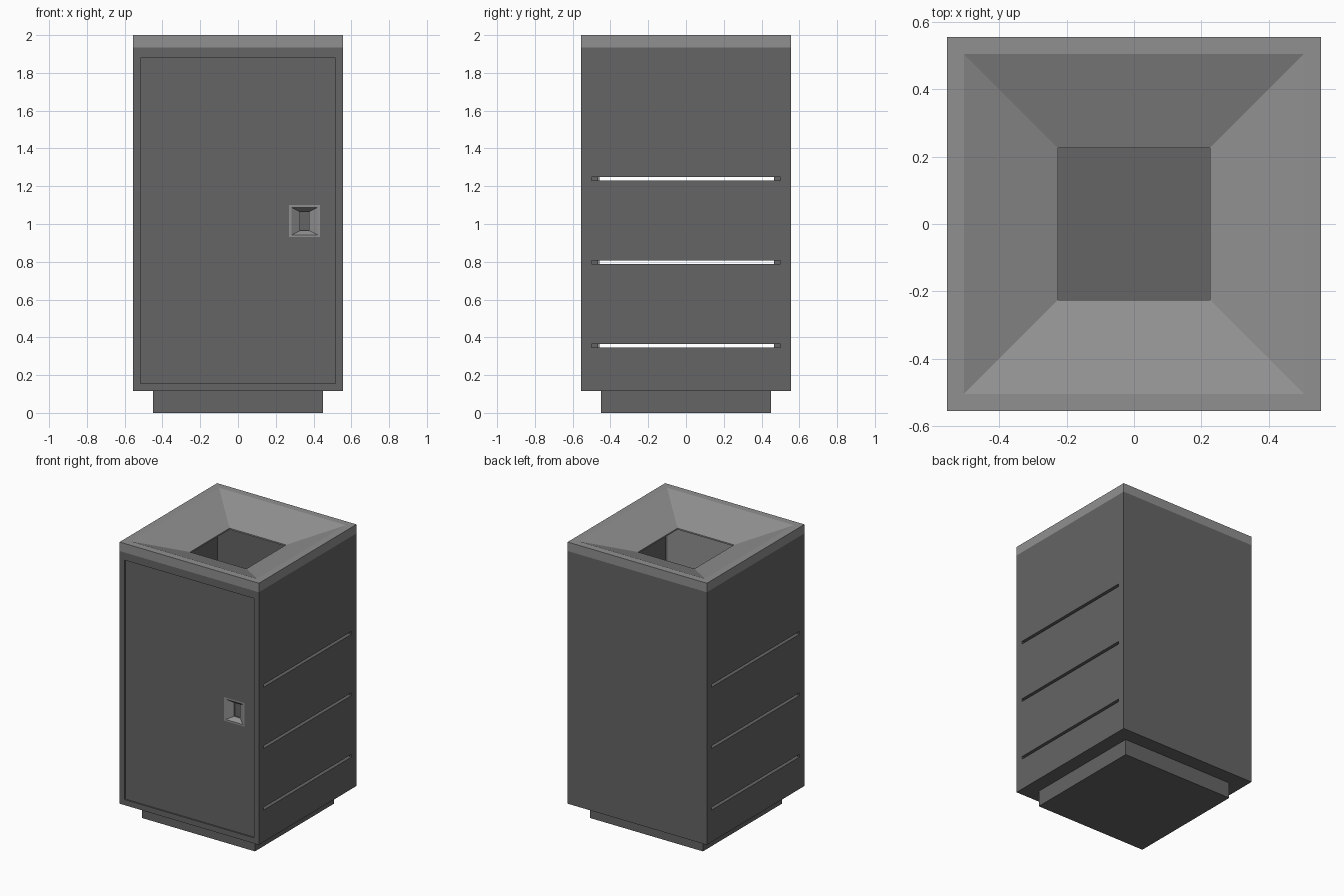
import bpy, bmesh, math
from mathutils import Vector

if "Cube" in bpy.data.objects:
    bpy.data.objects.remove(bpy.data.objects["Cube"])


def material(name, value):
    m = bpy.data.materials.new(name)
    m.use_nodes = True
    m.diffuse_color = (value, value, value, 1)
    m.node_tree.nodes["Principled BSDF"].inputs["Base Color"].default_value = m.diffuse_color
    return m


dark = material("dark grey metal", 0.13)
light = material("light grey metal", 0.28)


def finish(name, bm, mat):
    bmesh.ops.recalc_face_normals(bm, faces=bm.faces[:])
    mesh = bpy.data.meshes.new(name)
    bm.to_mesh(mesh)
    bm.free()
    mesh.materials.append(mat)
    ob = bpy.data.objects.new(name, mesh)
    bpy.context.collection.objects.link(ob)
    return ob


def box(name, low, high, mat=dark):
    low, high = Vector(low), Vector(high)
    bm = bmesh.new()
    bmesh.ops.create_cube(bm, size=1)
    for v in bm.verts:
        v.co = (low + high) / 2 + v.co * (high - low)
    return finish(name, bm, mat)


def frame(name, levels, mat):
    """Rectangular ring swept through a closed profile of (half x, half y, z)."""
    bm = bmesh.new()
    rings = [[bm.verts.new((sx * hx, sy * hy, z))
              for sx, sy in ((-1, -1), (1, -1), (1, 1), (-1, 1))]
             for hx, hy, z in levels]
    for i, ring in enumerate(rings):
        below = rings[i - 1]
        for k in range(4):
            n = (k + 1) % 4
            bm.faces.new((below[k], below[n], ring[n], ring[k]))
    return finish(name, bm, mat)


def cut(target, low, high):
    cutter = box("cutter", low, high)
    cutter.hide_render = True
    mod = target.modifiers.new("cut", "BOOLEAN")
    mod.operation, mod.solver, mod.object = "DIFFERENCE", "EXACT", cutter
    bpy.context.view_layer.objects.active = target
    bpy.ops.object.modifier_apply(modifier=mod.name)
    bpy.data.objects.remove(cutter)


# Plinth and hollow cabinet
W, IX, IY = 0.555, 0.49, 0.465
BOTTOM, TOP = 0.115, 1.935
box("base", (-0.45, -0.45, 0), (0.45, 0.45, BOTTOM))
body = box("cabinet", (-W, -W, BOTTOM), (W, W, TOP))
cut(body, (-IX, -IY, 0.16), (IX, IY, 2.1))

# Shallow door recess in the front and the pocket for the latch
DOOR_Y = -W + 0.01
cut(body, (-0.515, -0.7, 0.155), (0.515, DOOR_Y, 1.88))
cut(body, (0.27, -0.7, 0.93), (0.435, DOOR_Y + 0.05, 1.10))

# Three ventilation slots through each side wall
for z in (0.355, 0.798, 1.24):
    for side in (-1, 1):
        xs = sorted((side * (IX - 0.002), side * 0.7))
        cut(body, (xs[0], -0.5, z - 0.01), (xs[1], 0.5, z + 0.01))

# Lighter lining on the inside of the door
box("door_lining", (-0.47, -IY - 0.001, 0.18), (0.47, -IY + 0.007, 1.87), light)

# Top rim with a funnel sloping into the square opening
frame("funnel_rim", [(W, W, TOP), (W, W, 2), (0.505, 0.505, 2), (0.225, 0.225, 1.89),
                     (0.225, 0.225, 1.88), (0.46, 0.46, TOP)], light)

# Latch: bevelled frame set into the door around a dark finger hole
latch = frame("door_latch", [(0.0825, 0.085, -0.04), (0.0825, 0.085, 0), (0.07, 0.073, 0),
                             (0.024, 0.05, -0.03), (0.024, 0.05, -0.04)], light)
latch.rotation_euler.x = math.pi / 2
latch.location = (0.3525, DOOR_Y, 1.015)
